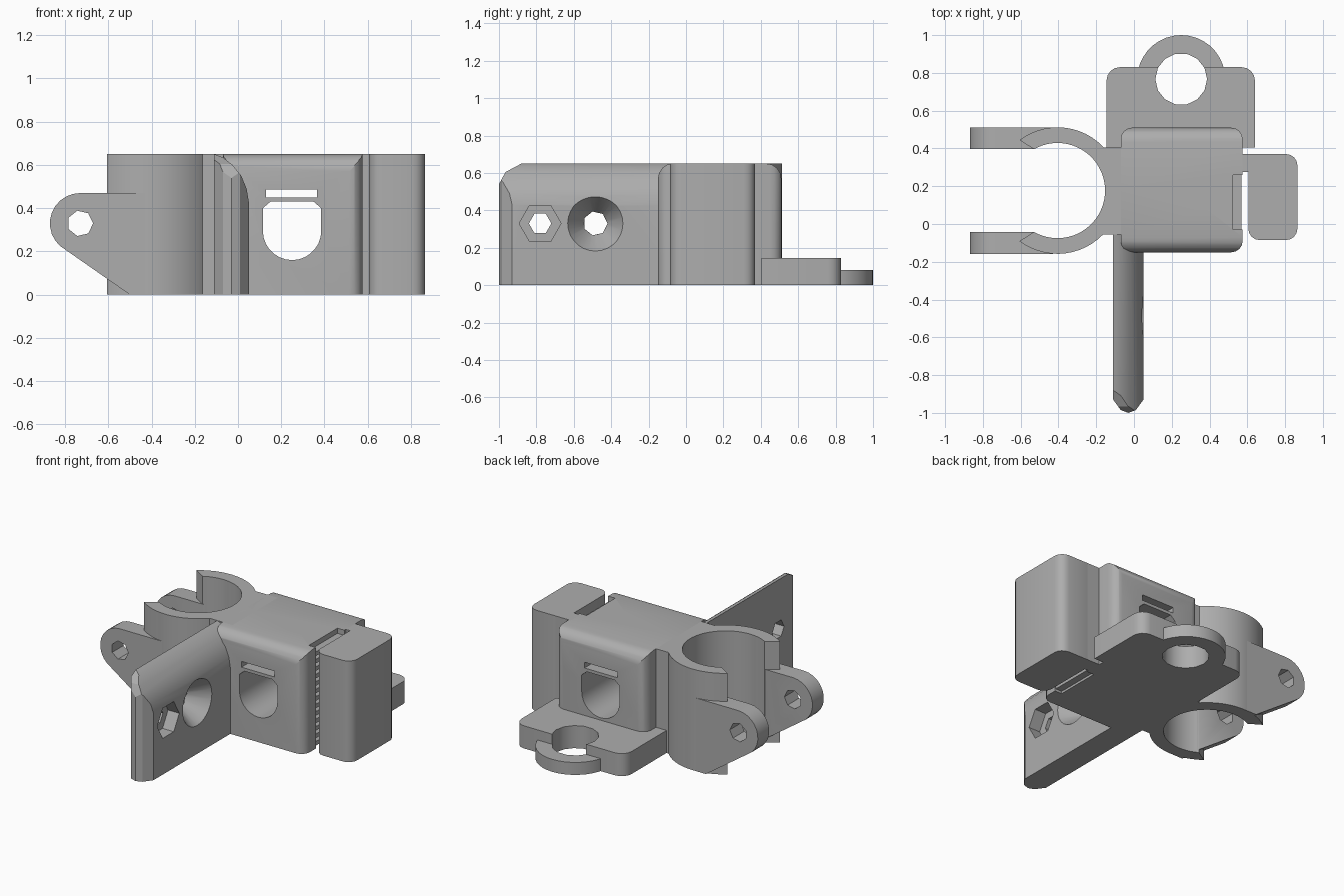
import bpy, bmesh
from math import sin, cos, pi, radians

if "Cube" in bpy.data.objects:
    bpy.data.objects.remove(bpy.data.objects["Cube"])

grey = bpy.data.materials.new("plain grey")
grey.use_nodes = True
colour = (0.42, 0.42, 0.42, 1)
grey.diffuse_color = colour
grey.node_tree.nodes["Principled BSDF"].inputs["Base Color"].default_value = colour

TOP = 0.65
PLACE = {"x": lambda a, b, h: (h, a, b),
         "y": lambda a, b, h: (a, h, b),
         "z": lambda a, b, h: (a, b, h)}


def arc(cx, cy, r, start, end, n):
    """Points on an arc, in degrees."""
    steps = [radians(start + (end - start) * i / n) for i in range(n + 1)]
    return [(cx + r * cos(t), cy + r * sin(t)) for t in steps]


def circle(cx, cy, r, n, turn=0):
    return arc(cx, cy, r, turn, turn + 360, n)[:-1]


def rect(x0, x1, y0, y1):
    return [(x0, y0), (x1, y0), (x1, y1), (x0, y1)]


def rounded(x0, x1, y0, y1, r, n=4):
    return (arc(x1 - r, y1 - r, r, 0, 90, n) + arc(x0 + r, y1 - r, r, 90, 180, n)
            + arc(x0 + r, y0 + r, r, 180, 270, n) + arc(x1 - r, y0 + r, r, 270, 360, n))


def prism(name, axis, pts, lo, hi, far_pts=None):
    """Extrude an outline along an axis, or loft it to a second outline."""
    bm = bmesh.new()
    a = [bm.verts.new(PLACE[axis](*p, lo)) for p in pts]
    b = [bm.verts.new(PLACE[axis](*p, hi)) for p in (far_pts or pts)]
    bm.faces.new(a)
    bm.faces.new(b[::-1])
    for i in range(len(a)):
        j = (i + 1) % len(a)
        bm.faces.new((a[i], b[i], b[j], a[j]))
    bmesh.ops.recalc_face_normals(bm, faces=bm.faces)
    mesh = bpy.data.meshes.new(name)
    bm.to_mesh(mesh)
    bm.free()
    mesh.materials.append(grey)
    obj = bpy.data.objects.new(name, mesh)
    bpy.context.collection.objects.link(obj)
    return obj


def combine(obj, operation, *tools):
    """Apply booleans and discard the helper shapes."""
    bpy.context.view_layer.objects.active = obj
    for tool in tools:
        mod = obj.modifiers.new("cut", "BOOLEAN")
        mod.operation, mod.object, mod.solver = operation, tool, "EXACT"
        bpy.ops.object.modifier_apply(modifier=mod.name)
        bpy.data.objects.remove(tool)
    return obj


parts = []

# Main body: rounded plan crossed with a round-shouldered profile
body = prism("main_body", "z", rounded(-0.07, 0.575, -0.15, 0.51, 0.06), 0, TOP)
shoulder = ([(-0.15, -0.1), (0.51, -0.1)] + arc(0.43, TOP - 0.08, 0.08, 0, 90, 4)
            + arc(-0.07, TOP - 0.08, 0.08, 90, 180, 4))
combine(body, "INTERSECT", prism("shoulder", "x", shoulder, -1, 1))
window = (arc(0.25, 0.295, 0.135, 180, 360, 14)
          + [(0.385, 0.4), (0.35, 0.43), (0.15, 0.43), (0.115, 0.4)])
combine(body, "DIFFERENCE",
        prism("window_cutter", "y", window, -1, 1),
        prism("slot_cutter", "y", rect(0.13, 0.365, 0.45, 0.487), -1, 1),
        prism("belt_cutter", "z", rect(0.525, 0.7, -0.03, 0.26), -1, 1))
parts.append(body)

# Belt teeth in the side recess
for i in range(13):
    z = 0.015 + i * 0.048
    parts.append(prism("belt_tooth", "y", rect(0.515, 0.57, z, z + 0.026), -0.035, 0.265))

# Side block and its bridge
parts.append(prism("side_block", "z", rounded(0.605, 0.865, -0.085, 0.37, 0.06), 0, TOP))
parts.append(prism("side_bridge", "z", rect(0.56, 0.67, 0.275, 0.37), 0, TOP))

# Open clamp ring, neck and lugs
CX, CY = -0.405, 0.177
ring = arc(CX, CY, 0.335, -127, 127, 40) + arc(CX, CY, 0.252, 119.6, -119.6, 40)
parts.append(prism("clamp_ring", "z", ring, 0, TOP))


def bore():
    return prism("bore_cutter", "z", circle(CX, CY, 0.252, 60), -1, 1)


neck = prism("neck", "z", rect(-0.22, 0.0, -0.055, 0.405), 0, TOP)
parts.append(combine(neck, "DIFFERENCE", bore()))
lug = arc(-0.73, 0.33, 0.14, 90, 228, 10) + [(-0.5, 0), (-0.43, 0), (-0.43, 0.47)]
for side, y0, y1 in (("left", 0.397, 0.512), ("right", -0.158, -0.043)):
    ear = prism(side + "_clamp_lug", "y", lug, y0, y1)
    hole = prism("hole_cutter", "y", circle(-0.73, 0.33, 0.06, 7), -1, 1)
    parts.append(combine(ear, "DIFFERENCE", bore(), hole))

# Front arm: curved top section, rounded nose, rounded upper corner
section = [(-0.11, 0), (0.05, 0), (0.05, 0.43), (0.04, 0.49), (0.015, 0.55),
           (-0.025, 0.6), (-0.07, 0.635), (-0.11, TOP)]
arm = prism("front_arm", "y", section, -1, -0.03)
nose = [(-0.11, 0), (-0.11, -0.93), (-0.07, -0.985), (-0.03, -1),
        (0.01, -0.985), (0.05, -0.93), (0.05, 0)]
side = [(-1, -0.1), (-1, 0.54), (-0.965, 0.605), (-0.88, TOP), (0, TOP), (0, -0.1)]
combine(arm, "INTERSECT",
        prism("nose", "z", nose, -0.1, 1), prism("side", "x", side, -0.5, 0.5))
combine(arm, "DIFFERENCE",
        prism("nut_cutter", "x", circle(-0.78, 0.33, 0.112, 6), -0.03, 0.2),
        prism("bolt_cutter", "x", circle(-0.78, 0.33, 0.06, 6), -0.5, 0.2),
        prism("cone_cutter", "x", circle(-0.485, 0.33, 0.06, 28), -0.075,
              0.0505, circle(-0.485, 0.33, 0.148, 28)),
        prism("cone_bolt_cutter", "x", circle(-0.485, 0.33, 0.065, 7), -0.5, 0.0))
parts.append(arm)

# Rear mounting tab and its lower round ear
tab = ([(0.64, 0.405), *arc(0.57, 0.76, 0.07, 0, 90, 4)]
       + arc(-0.075, 0.76, 0.07, 90, 180, 4) + [(-0.145, 0.405)])
plate = prism("rear_tab", "z", tab, 0, 0.145)
ear = prism("rear_ear", "z", circle(0.25, 0.767, 0.233, 36, 90), 0, 0.08)
for obj in (plate, ear):
    hole = prism("ear_hole_cutter", "z", circle(0.25, 0.767, 0.137, 14), -1, 1)
    parts.append(combine(obj, "DIFFERENCE", hole))

# Smooth shading on the curved walls
for obj in bpy.context.view_layer.objects:
    obj.select_set(obj in parts)
bpy.context.view_layer.objects.active = body
bpy.ops.object.shade_smooth_by_angle(angle=pi / 6)
